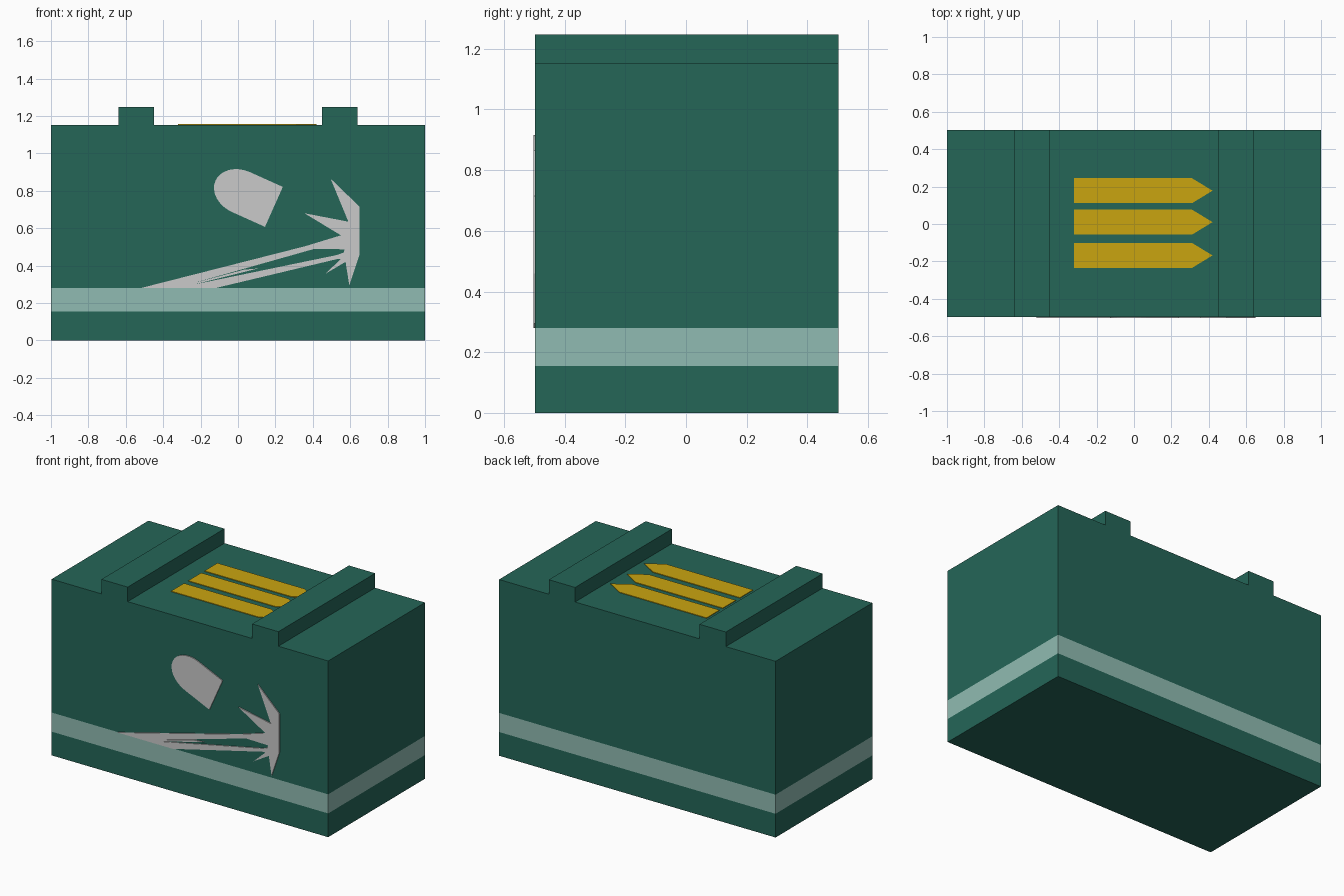
import bpy, bmesh, math
from mathutils import Vector

if "Cube" in bpy.data.objects:
    bpy.data.objects.remove(bpy.data.objects["Cube"])

FRONT, BACK = -0.497, 0.503
TOP, RIDGE = 1.152, 1.247
STRIPE = (0.155, 0.28)


def material(name, rgb):
    m = bpy.data.materials.new(name)
    m.diffuse_color = (*rgb, 1)
    m.use_nodes = True
    m.node_tree.nodes["Principled BSDF"].inputs["Base Color"].default_value = m.diffuse_color
    return m


green = material("dark green", (0.018, 0.132, 0.097))
pale = material("pale green", (0.28, 0.50, 0.445))
silver = material("light grey", (0.585, 0.585, 0.585))
yellow = material("golden yellow", (0.59, 0.375, 0.005))


def prism(name, polygons, to3d, depth, mats):
    """Extrude flat outlines by the depth vector into one object."""
    bm = bmesh.new()
    for pts in polygons:
        face = bm.faces.new([bm.verts.new(to3d(a, b)) for a, b in pts])
        ext = bmesh.ops.extrude_face_region(bm, geom=[face], use_keep_orig=True)
        moved = [v for v in ext["geom"] if isinstance(v, bmesh.types.BMVert)]
        bmesh.ops.translate(bm, vec=Vector(depth), verts=moved)
    bmesh.ops.recalc_face_normals(bm, faces=bm.faces)
    mesh = bpy.data.meshes.new(name)
    bm.to_mesh(mesh)
    bm.free()
    for m in mats:
        mesh.materials.append(m)
    ob = bpy.data.objects.new(name, mesh)
    bpy.context.collection.objects.link(ob)
    return ob


# Crate body with two raised ridges, as one stepped profile
half = [(0.45, TOP), (0.45, RIDGE), (0.64, RIDGE), (0.64, TOP), (1, TOP), (1, 0)]
profile = half + [(-x, z) for x, z in reversed(half)]
crate = prism("crate_body", [profile], lambda x, z: (x, FRONT, z),
              (0, BACK - FRONT, 0), [green, pale])

# Stripe cut into the side faces, coloured by height
bm = bmesh.new()
bm.from_mesh(crate.data)
for z in STRIPE:
    bmesh.ops.bisect_plane(bm, geom=bm.verts[:] + bm.edges[:] + bm.faces[:],
                           plane_co=(0, 0, z), plane_no=(0, 0, 1))
for f in bm.faces:
    f.material_index = int(STRIPE[0] < f.calc_center_median().z < STRIPE[1])
bm.to_mesh(crate.data)
bm.free()

# Three yellow pointed markings on the lid
arrows = [[(-0.32, y - 0.067), (0.31, y - 0.067), (0.42, y), (0.31, y + 0.067),
           (-0.32, y + 0.067)] for y in (0.178, 0.01, -0.168)]
prism("lid_arrows", arrows, lambda x, y: (x, y, TOP), (0, 0, 0.004), [yellow])


def on_front(x, z):
    return (x, FRONT, z)


# Painted round-nosed slug on the front
axis, side = Vector((-0.914, 0.407)), Vector((0.407, 0.914))
base, nose = Vector((0.192, 0.714)), Vector((0.0165, 0.793))
slug = [base - side * 0.117, base + side * 0.117]
for i in range(17):
    a = math.pi * i / 16
    slug.append(nose + side * 0.117 * math.cos(a) + axis * 0.15 * math.sin(a))
prism("front_slug", [slug], on_front, (0, -0.006, 0), [silver])

# Painted impact burst with its streaks
burst = [(0.495, 0.865), (0.65, 0.715), (0.65, 0.46), (0.595, 0.295),
         (0.575, 0.42), (0.465, 0.355), (0.55, 0.435), (0.53, 0.435),
         (0.53, 0.457), (0.565, 0.47), (0.57, 0.487), (0.41, 0.49),
         (0.36, 0.504), (0.55, 0.562), (0.355, 0.68), (0.59, 0.635)]
upper_streak = [(-0.52, 0.28), (0.36, 0.504), (0.41, 0.49), (-0.22, 0.312),
                (-0.22, 0.28)]
lower_streak = [(-0.22, 0.28), (-0.22, 0.302), (0.53, 0.457), (0.53, 0.435),
                (-0.12, 0.28)]
thin_streak = [(-0.22, 0.303), (-0.22, 0.311), (0.03, 0.378), (0.11, 0.385)]
prism("front_burst", [burst, upper_streak, lower_streak, thin_streak],
      on_front, (0, -0.006, 0), [silver])
